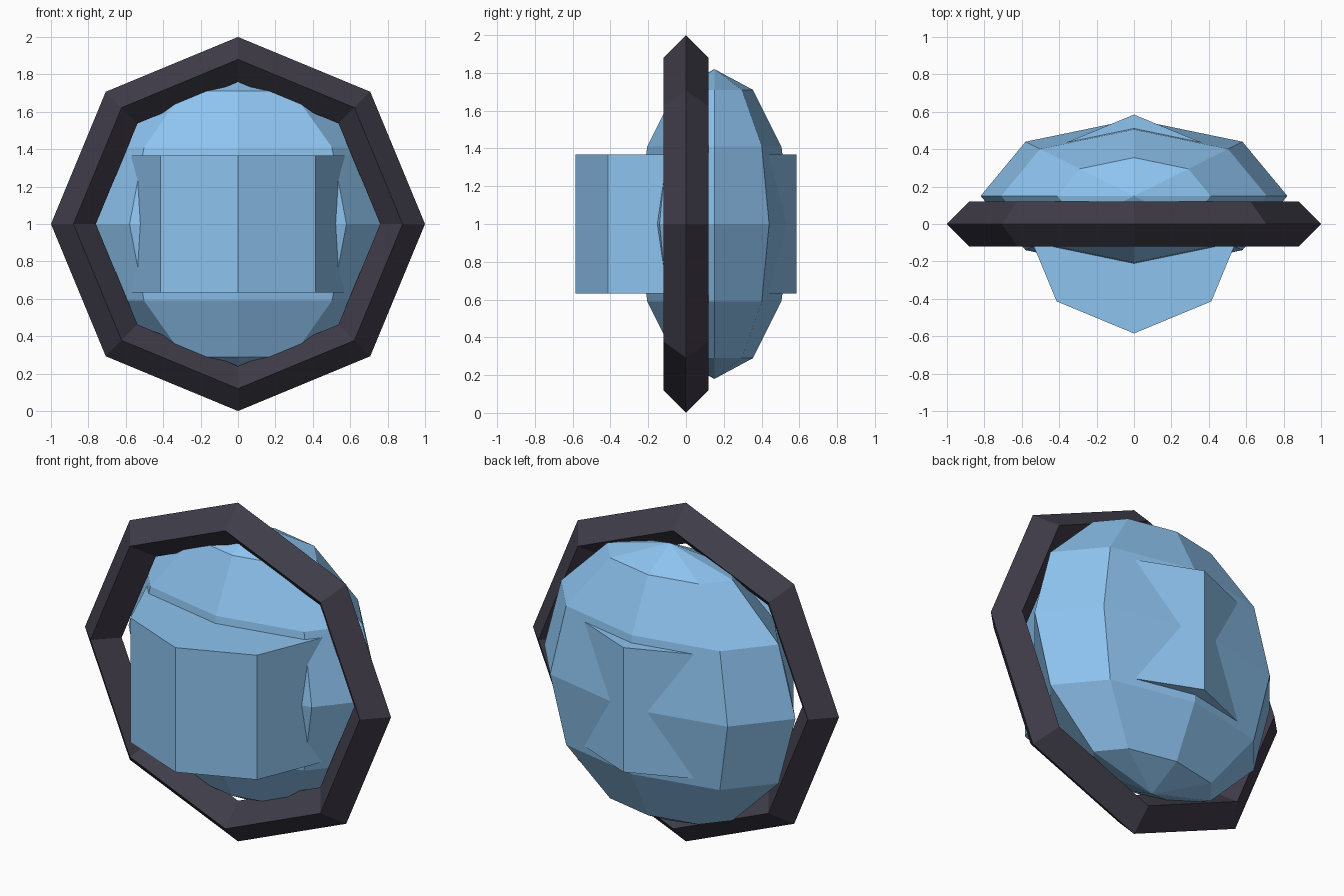
import bpy
from math import radians

if "Cube" in bpy.data.objects:
    bpy.data.objects.remove(bpy.data.objects["Cube"])


def material(name, color):
    m = bpy.data.materials.new(name)
    m.diffuse_color = color
    m.use_nodes = True
    m.node_tree.nodes["Principled BSDF"].inputs["Base Color"].default_value = m.diffuse_color
    return m


def finish(name, mat):
    ob = bpy.context.object
    ob.name = name
    ob.data.materials.append(mat)
    bpy.ops.object.transform_apply(location=False, rotation=True, scale=True)
    bpy.ops.object.shade_flat()
    return ob


glass = material("blue_glass", (0.27, 0.55, 0.87, 0.8))
dark = material("dark_frame", (0.05, 0.045, 0.065, 1))

# Octagonal frame ring with a diamond cross-section, facing front
bpy.ops.mesh.primitive_torus_add(major_segments=8, minor_segments=4,
                                 major_radius=0.88, minor_radius=0.12,
                                 location=(0, 0, 1), rotation=(radians(90), 0, 0))
finish("frame_ring", dark)

# Flattened low-poly globe sitting slightly behind the ring
bpy.ops.mesh.primitive_uv_sphere_add(segments=8, ring_count=6, radius=0.82,
                                     location=(0, 0.15, 1))
bpy.context.object.scale = (1, 0.5, 1)
finish("flattened_globe", glass)

# Upright eight-sided drum through the middle
bpy.ops.mesh.primitive_cylinder_add(vertices=8, radius=0.585, depth=0.735,
                                    location=(0, 0, 1))
finish("center_drum", glass)
